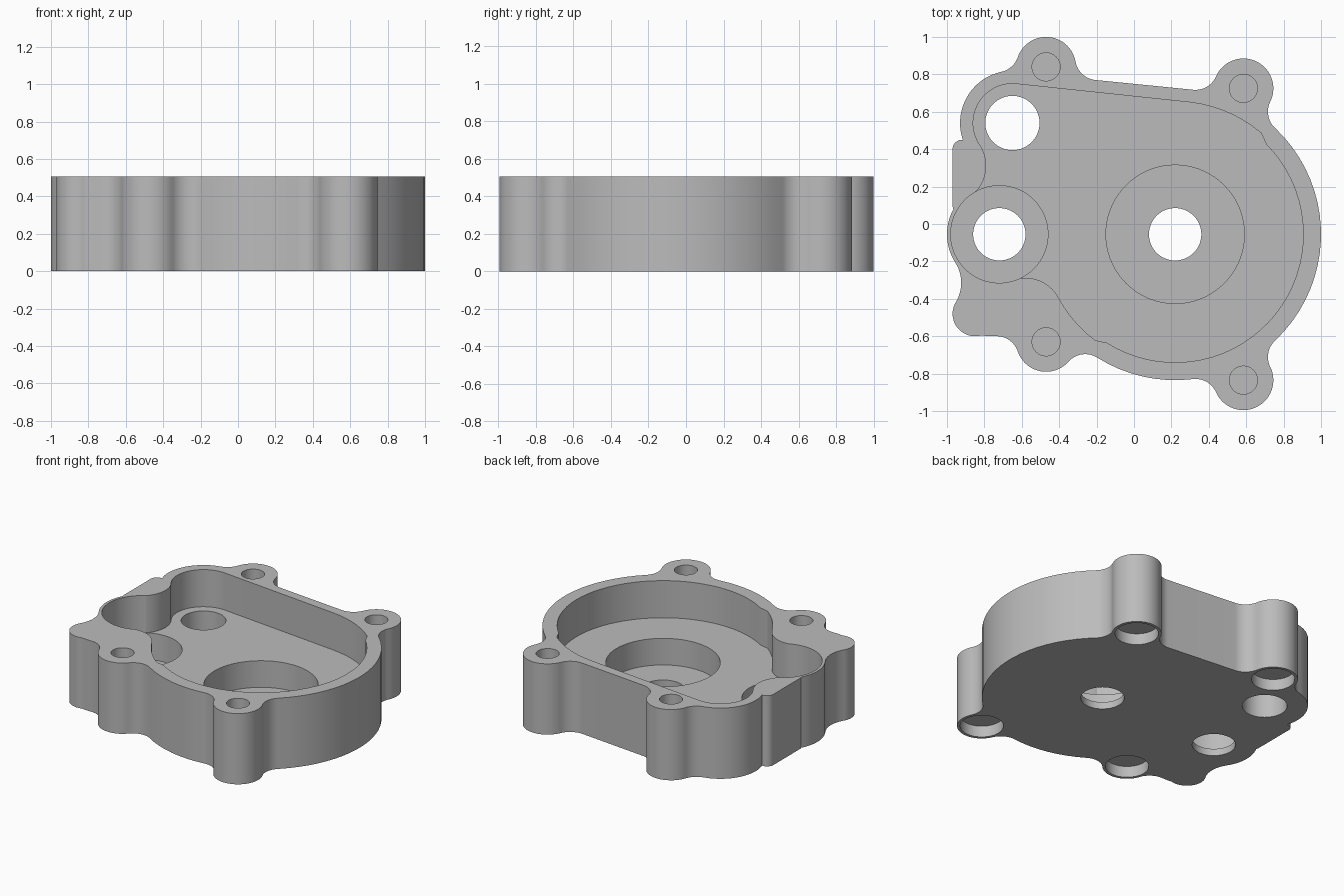
import bpy, bmesh, math
from math import cos, sin, atan2, hypot, acos, sqrt, pi, tau, radians

if "Cube" in bpy.data.objects:
    bpy.data.objects.remove(bpy.data.objects["Cube"], do_unlink=True)

TOP, FLOOR, PLATE, OVER = 0.505, 0.24, 0.05, 0.1

metal = bpy.data.materials.new("cast grey metal")
metal.use_nodes = True
GREY = (0.5, 0.5, 0.5, 1)
metal.diffuse_color = GREY
metal.node_tree.nodes["Principled BSDF"].inputs["Base Color"].default_value = GREY


def arc(x, y, r, start, span):
    n = max(1, math.ceil(abs(span) / radians(5)))
    return [(x + r * cos(start + span * i / n), y + r * sin(start + span * i / n))
            for i in range(n + 1)]


def outline(circles, joins):
    """Counter-clockwise path round the circles. A join is a concave fillet
    radius, zero for a sharp corner, or None for a straight tangent."""
    n = len(circles)
    enter, leave, fillet = [0] * n, [0] * n, [None] * n
    for i, f in enumerate(joins):
        j = (i + 1) % n
        (ax, ay, ar), (bx, by, br) = circles[i], circles[j]
        dx, dy = bx - ax, by - ay
        d = hypot(dx, dy)
        if f is None:
            leave[i] = enter[j] = atan2(dy, dx) - acos((ar - br) / d)
            continue
        ra, rb = ar + f, br + f
        a = (d * d + ra * ra - rb * rb) / (2 * d)
        h = sqrt(ra * ra - a * a)
        px, py = ax + (dx * a + dy * h) / d, ay + (dy * a - dx * h) / d
        leave[i] = atan2(py - ay, px - ax)
        enter[j] = atan2(py - by, px - bx)
        if f:
            span = -((leave[i] - enter[j]) % tau)
            fillet[i] = arc(px, py, f, leave[i] + pi, span)
    pts = []
    for i, (x, y, r) in enumerate(circles):
        pts += arc(x, y, r, enter[i], (leave[i] - enter[i]) % tau)
        pts += fillet[i] or []
    return [p for k, p in enumerate(pts)
            if hypot(p[0] - pts[k - 1][0], p[1] - pts[k - 1][1]) > 1e-4]


def prism(name, pts, z0, z1):
    bm = bmesh.new()
    face = bm.faces.new([bm.verts.new((x, y, z0)) for x, y in pts])
    grown = bmesh.ops.extrude_face_region(bm, geom=[face])["geom"]
    bmesh.ops.translate(bm, vec=(0, 0, z1 - z0),
                        verts=[v for v in grown if isinstance(v, bmesh.types.BMVert)])
    bmesh.ops.recalc_face_normals(bm, faces=bm.faces)
    mesh = bpy.data.meshes.new(name)
    bm.to_mesh(mesh)
    bm.free()
    mesh.materials.append(metal)
    obj = bpy.data.objects.new(name, mesh)
    bpy.context.collection.objects.link(obj)
    return obj


def cut(body, pts, z0, z1):
    cutter = prism("cutter", pts, z0, z1)
    cutter.hide_render = True
    mod = body.modifiers.new("cut", "BOOLEAN")
    mod.operation, mod.solver, mod.object = "DIFFERENCE", "EXACT", cutter
    bpy.context.view_layer.objects.active = body
    bpy.ops.object.modifier_apply(modifier=mod.name)
    bpy.data.objects.remove(cutter, do_unlink=True)


def disc(centre, r):
    return arc(*centre, r, 0, tau)[:-1]


# Main centres of the housing
gear, idler, port = (0.22, -0.055), (-0.72, -0.055), (-0.65, 0.54)
bosses = [(-0.47, -0.63), (0.585, -0.835), (0.585, 0.725), (-0.47, 0.84)]
boss = [(*b, 0.16) for b in bosses]
rim = (*gear, 0.78)

# Outer wall, with the sloping top edge as a very wide arc
wide, lean = 20, radians(84.3)
top_edge = (0.06 - wide * cos(lean), 0.745 - wide * sin(lean), wide)
F = 0.12
walls = [
    (boss[0], F), (rim, F), (boss[1], F), (rim, F), (boss[2], F),
    (top_edge, F), (boss[3], F), ((*port, 0.28), 0),
    ((-0.92, 0.4, 0.05), None), ((-0.92, 0.1, 0.05), 0),
    ((*idler, 0.28), 0.2), ((-0.85, -0.48, 0.12), 0), ((-0.75, -0.1, 0.5), F),
]
housing = prism("pump_housing", outline(*zip(*walls)), 0, TOP)

# Main cavity; its right-hand wall steps in slightly
OUTER, INNER = 0.71, 0.685
cavity = outline([(*gear, OUTER), (*port, 0.21), (*idler, 0.255)], [None, 0.2, 0.2])


def step_in(p):
    dx, dy = p[0] - gear[0], p[1] - gear[1]
    on_wall = abs(hypot(dx, dy) - OUTER) < 0.002
    if on_wall and radians(-123) < atan2(dy, dx) < radians(45):
        k = INNER / OUTER
        return gear[0] + dx * k, gear[1] + dy * k
    return p


cut(housing, [step_in(p) for p in cavity], FLOOR, TOP + OVER)

# Deep round pockets and the holes through the base
cut(housing, disc(idler, 0.26), PLATE, TOP + OVER)
cut(housing, disc(gear, 0.37), PLATE, FLOOR + OVER)
for centre, r in ((gear, 0.14), (idler, 0.14), (port, 0.145)):
    cut(housing, disc(centre, r), -OVER, FLOOR + OVER)

# Screw holes above and shallow counterbores below
for b in bosses:
    cut(housing, disc(b, 0.075), 0.2, TOP + OVER)
    cut(housing, disc(b, 0.14), -OVER, 0.08)

bpy.ops.object.select_all(action="DESELECT")
housing.select_set(True)
bpy.context.view_layer.objects.active = housing
bpy.ops.object.shade_smooth_by_angle(angle=radians(25))
